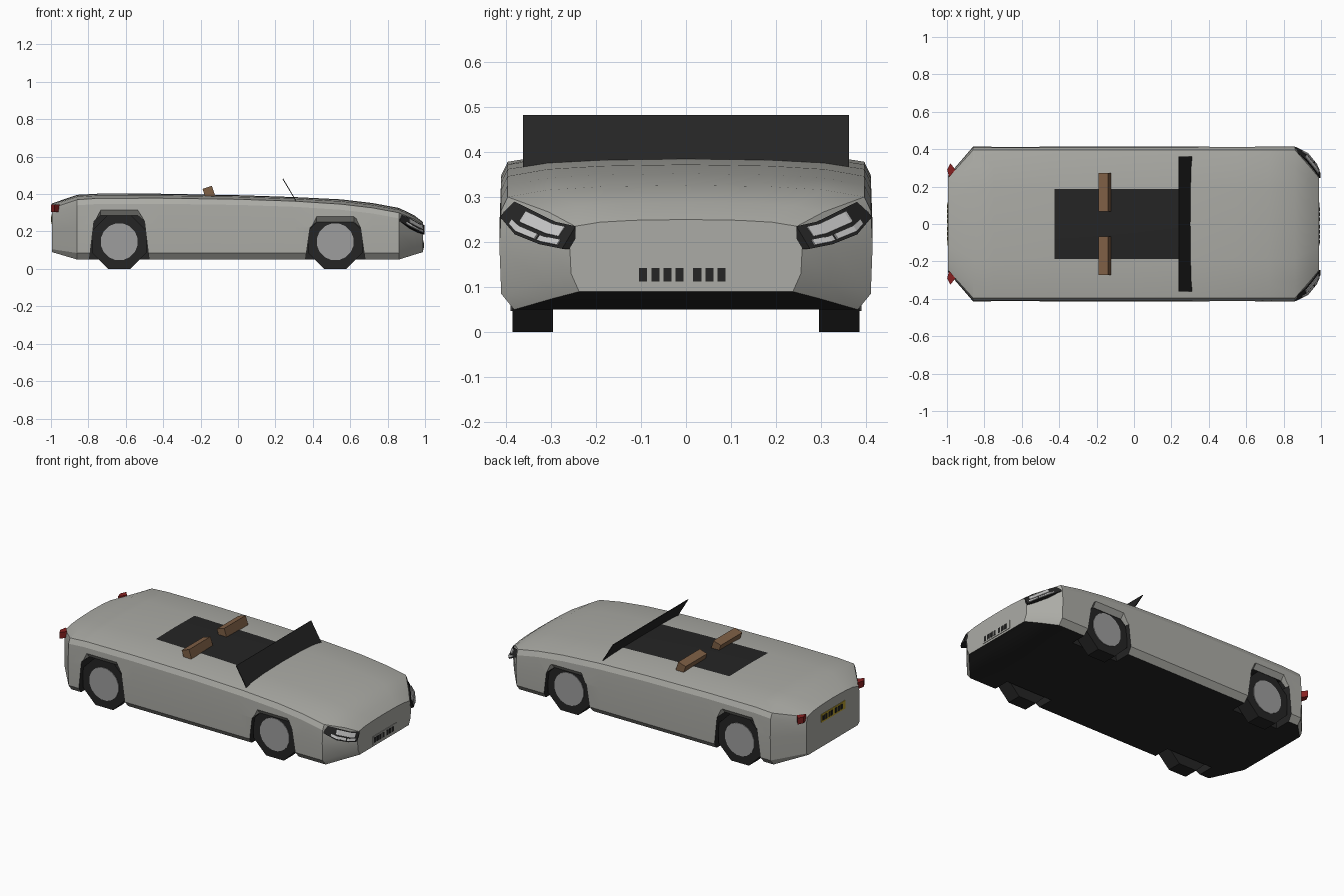
import bpy, bmesh
from math import radians, pi
from mathutils import Vector, Matrix

old = bpy.data.objects.get("Cube")
if old:
    bpy.data.objects.remove(old)


def make_material(name, r, g, b):
    m = bpy.data.materials.new(name)
    m.use_nodes = True
    m.diffuse_color = (r, g, b, 1)
    m.node_tree.nodes["Principled BSDF"].inputs["Base Color"].default_value = (r, g, b, 1)
    return m


paint = make_material("warm grey paint", 0.41, 0.41, 0.38)
black = make_material("black trim", 0.018, 0.018, 0.018)
hub_grey = make_material("hub grey", 0.34, 0.34, 0.34)
brown = make_material("brown leather", 0.21, 0.115, 0.06)
red = make_material("red lamp", 0.25, 0.015, 0.015)
yellow = make_material("yellow plate", 0.50, 0.36, 0.03)
lens_white = make_material("lens white", 0.55, 0.55, 0.55)


def finish(name, bm, mats, smooth=None):
    bmesh.ops.recalc_face_normals(bm, faces=bm.faces)
    me = bpy.data.meshes.new(name)
    bm.to_mesh(me)
    bm.free()
    ob = bpy.data.objects.new(name, me)
    bpy.context.collection.objects.link(ob)
    for m in mats:
        me.materials.append(m)
    if smooth:
        bpy.ops.object.select_all(action='DESELECT')
        ob.select_set(True)
        bpy.context.view_layer.objects.active = ob
        bpy.ops.object.shade_smooth_by_angle(angle=radians(smooth))
    return ob


def loft(name, rings, mats, rule=None, smooth=None):
    """Closed solid through rings of points; rule(segment, strip) picks the material."""
    bm = bmesh.new()
    rows = [[bm.verts.new(p) for p in ring] for ring in rings]
    n = len(rows[0])
    for s in range(len(rows) - 1):
        for i in range(n):
            j = (i + 1) % n
            f = bm.faces.new((rows[s][i], rows[s][j], rows[s + 1][j], rows[s + 1][i]))
            f.material_index = rule(s, i) if rule else 0
    for cap in (rows[0], rows[-1]):
        f = bm.faces.new(cap)
        f.material_index = rule(-1 if cap is rows[0] else len(rows) - 1, -1) if rule else 0
    return finish(name, bm, mats, smooth)


def box(name, centre, size, mat, tilt=0):
    bm = bmesh.new()
    bmesh.ops.create_cube(bm, size=1, matrix=Matrix.Translation(centre)
                          @ Matrix.Rotation(tilt, 4, 'Y') @ Matrix.Diagonal((*size, 1)))
    return finish(name, bm, [mat])


def cylinder(name, centre, radius, depth, sides, mat):
    bm = bmesh.new()
    bmesh.ops.create_cone(bm, cap_ends=True, segments=sides, radius1=radius, radius2=radius,
                          depth=depth, matrix=Matrix.Translation(centre)
                          @ Matrix.Rotation(pi / 2, 4, 'X') @ Matrix.Rotation(pi / sides, 4, 'Z'))
    return finish(name, bm, [mat])


# Body shell: x, half width, underside, sill, shoulder and crown heights
stations = [
    (-0.995, 0.255, 0.09, 0.105, 0.325, 0.35),
    (-0.86, 0.41, 0.05, 0.085, 0.37, 0.396),
    (-0.75, 0.41, 0.05, 0.085, 0.377, 0.402),
    (-0.425, 0.41, 0.05, 0.085, 0.378, 0.402),
    (0.0, 0.41, 0.05, 0.085, 0.372, 0.394),
    (0.3, 0.41, 0.05, 0.085, 0.362, 0.384),
    (0.55, 0.41, 0.05, 0.085, 0.346, 0.372),
    (0.72, 0.41, 0.05, 0.085, 0.326, 0.352),
    (0.86, 0.41, 0.05, 0.085, 0.300, 0.326),
    (0.94, 0.317, 0.075, 0.112, 0.267, 0.288),
    (0.99, 0.255, 0.09, 0.13, 0.235, 0.25),
]


def section(x, w, low, sill, shoulder, crown):
    rise = crown - shoulder
    half = [(0, low), (0.93 * w, low), (w, sill), (1.01 * w, (sill + shoulder) / 2),
            (w, shoulder - 0.03), (0.965 * w, shoulder), (0.75 * w, shoulder + 0.6 * rise),
            (0.456 * w, shoulder + 0.88 * rise), (0, crown)]
    return [(x, y, z) for y, z in half] + [(x, -y, z) for y, z in half[-2:0:-1]]


def body_rule(seg, strip):
    k = min(strip, 15 - strip)
    return int(k == 0 or (k == 7 and 3 <= seg <= 4))


body = loft("body", [section(*s) for s in stations], [paint, black], body_rule)

# Wheel arches cut into the body, with a painted lip above each
for cx, top in ((-0.635, 0.285), (0.52, 0.25)):
    for s in (1, -1):
        def arch(y, lift):
            pts = [(-0.162, 0.03), (-0.135, top - 0.03), (-0.1, top + lift),
                   (0.1, top + lift), (0.135, top - 0.03), (0.162, 0.03)]
            return [(cx + dx, s * y, z) for dx, z in pts]
        cutter = loft("arch_cutter", [arch(0.425, 0.045), arch(0.387, 0), arch(0.28, 0)],
                      [paint, black], lambda seg, i: 0 if seg == 0 and i in (1, 2, 3) else 1)
        cut = body.modifiers.new("arch", 'BOOLEAN')
        cut.operation, cut.solver, cut.object = 'DIFFERENCE', 'EXACT', cutter
        bpy.context.view_layer.objects.active = body
        bpy.ops.object.modifier_apply(modifier=cut.name)
        bpy.data.objects.remove(cutter)

bpy.ops.object.select_all(action='DESELECT')
body.select_set(True)
bpy.context.view_layer.objects.active = body
bpy.ops.object.shade_smooth_by_angle(angle=radians(22))


# Lamp surface: a bulging strip around each front corner
lower = [(0.865, 0.412, 0.255), (0.93, 0.38, 0.217), (0.975, 0.325, 0.195), (0.996, 0.275, 0.185)]
upper = [(0.865, 0.388, 0.294), (0.92, 0.345, 0.272), (0.965, 0.29, 0.245), (0.996, 0.245, 0.235)]
inner = [(0.86, 0.395, 0.255), (0.91, 0.335, 0.217), (0.955, 0.285, 0.195), (0.985, 0.245, 0.185)]


def lamp_point(u, v, out, s):
    i = min(int(u), 2)
    lo = Vector(lower[i]).lerp(Vector(lower[i + 1]), u - i)
    hi = Vector(upper[i]).lerp(Vector(upper[i + 1]), u - i)
    p = lo.lerp(hi, v) + Vector((0.65, 0.6, 0.45)) * out
    return (p.x, s * p.y, p.z)


for s, side in ((1, "left"), (-1, "right")):
    loft("headlight_" + side, [[(x, s * y, z) for x, y, z in ring]
                               for ring in zip(inner, lower, upper)], [black])
    # Lens panels: start, end, bottom and top on the lamp surface
    for u0, u1, v0, v1 in ((0.9, 2.6, 0.45, 0.88), (0.55, 1.75, 0.1, 0.32), (1.85, 2.75, 0.1, 0.32)):
        us = sorted({u0, u1} | {float(k) for k in (1, 2) if u0 < k < u1})
        loft("headlight_lens_" + side,
             [[lamp_point(u, v, o, s) for v, o in ((v0, 0), (v0, 0.004), (v1, 0.004), (v1, 0))]
              for u in us], [lens_white])
    # Tail lamp wedge
    plan = [(-0.988, 0.25), (-0.999, 0.29), (-0.982, 0.325), (-0.955, 0.29)]
    loft("tail_light_" + side, [[(x, s * y, z) for x, y in plan] for z in (0.305, 0.343)], [red])
    # Seat back
    box("seat_" + side, (-0.156, s * 0.17, 0.41), (0.052, 0.208, 0.055), brown, radians(-18))
    # Wheels
    for cx, end in ((-0.635, "rear"), (0.52, "front")):
        cylinder(f"{end}_{side}_tyre", (cx, s * 0.34, 0.145), 0.157, 0.09, 8, black)
        cylinder(f"{end}_{side}_hub", (cx, s * 0.345, 0.145), 0.1, 0.088, 16, hub_grey)

# Windscreen
loft("windscreen", [[(0.312, y, 0.365), (0.242, y, 0.482), (0.238, y, 0.48), (0.308, y, 0.363)]
                    for y in (-0.362, 0.362)], [black])

# Number plates with plain dark blocks
for end, x, z, s, mat in (("front", 0.99, 0.127, 1, paint), ("rear", -0.995, 0.265, -1, yellow)):
    box(end + "_plate", (x, 0, z), (0.006, 0.23, 0.05), mat)
    for k in range(7):
        y = -0.095 + 0.027 * k + (0.012 if k > 3 else 0)
        box(end + "_plate_block", (x + s * 0.003, s * y, z), (0.004, 0.018, 0.03), black)
